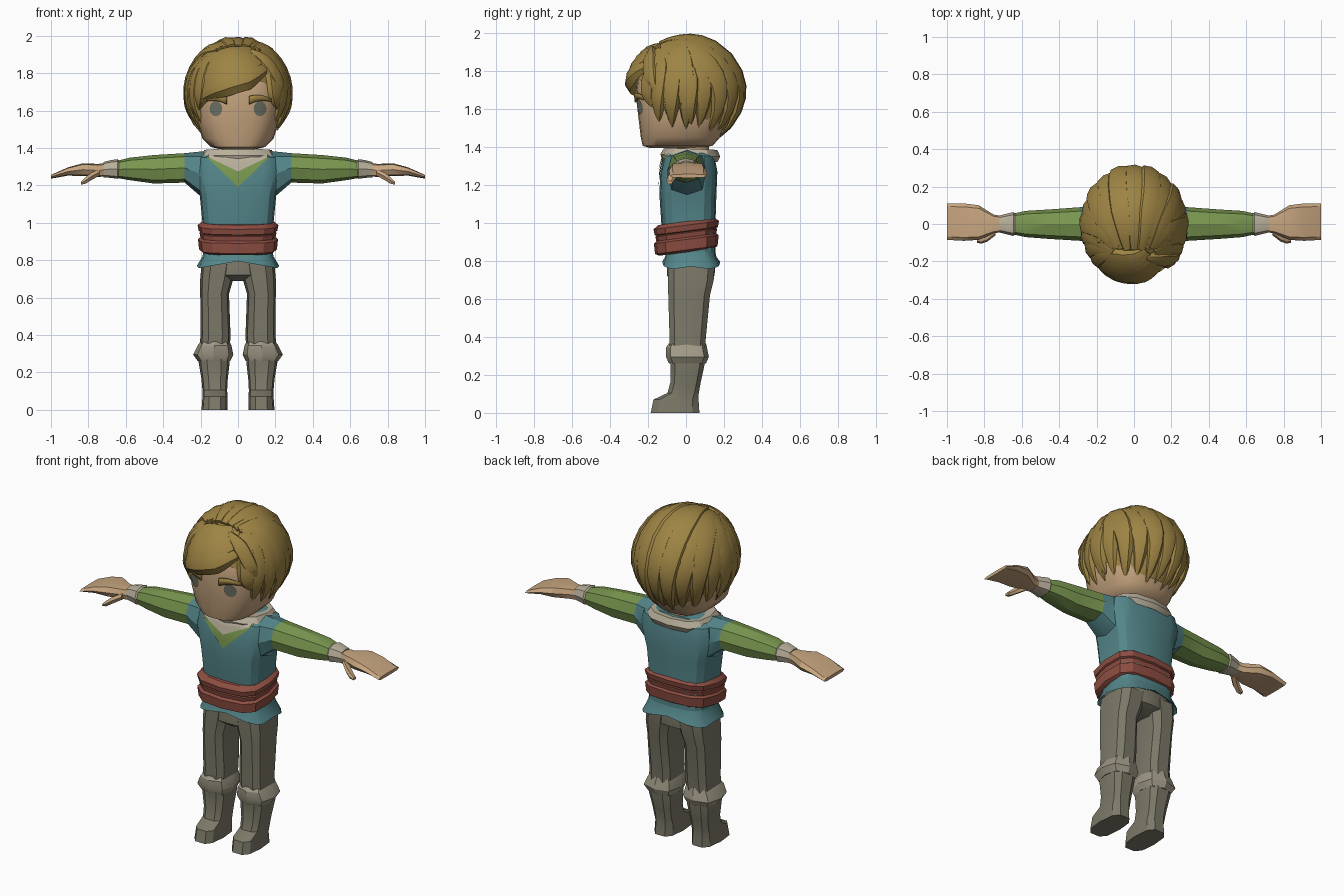
import bpy, bmesh, math
from mathutils import Vector
from mathutils.bvhtree import BVHTree

if "Cube" in bpy.data.objects:
    bpy.data.objects.remove(bpy.data.objects["Cube"])


def material(name, r, g, b):
    m = bpy.data.materials.new(name)
    m.diffuse_color = [(c / 255 / 12.92 if c < 11 else ((c / 255 + .055) / 1.055) ** 2.4)
                       for c in (r, g, b)] + [1]
    m.use_nodes = True
    m.node_tree.nodes["Principled BSDF"].inputs["Base Color"].default_value = m.diffuse_color
    return m


HAIR = material("golden hair", 158, 132, 68)
SKIN = material("skin", 200, 166, 128)
GREEN = material("green shirt", 122, 152, 80)
TEAL = material("teal tunic", 84, 134, 138)
RED = material("red sash", 142, 78, 66)
GREY = material("trouser grey", 124, 121, 104)
CUFF = material("boot cuff", 158, 152, 133)
CREAM = material("cream cloth", 186, 177, 156)
EYE = material("eye grey", 112, 116, 104)


def finish(name, bm, mats, angle=30):
    bmesh.ops.remove_doubles(bm, verts=bm.verts, dist=1e-5)
    bmesh.ops.recalc_face_normals(bm, faces=bm.faces)
    me = bpy.data.meshes.new(name)
    bm.to_mesh(me)
    bm.free()
    ob = bpy.data.objects.new(name, me)
    bpy.context.collection.objects.link(ob)
    for m in mats:
        me.materials.append(m)
    bpy.ops.object.select_all(action='DESELECT')
    ob.select_set(True)
    bpy.context.view_layer.objects.active = ob
    bpy.ops.object.shade_smooth_by_angle(angle=math.radians(angle))
    return ob


def loft(name, rings, mats, caps=True, angle=30):
    """Skin a list of equal rings; mats is one material or one per segment."""
    bm = bmesh.new()
    rows = [[bm.verts.new(p) for p in r] for r in rings]
    n = len(rows[0])
    slots = list(dict.fromkeys(mats)) if isinstance(mats, list) else [mats]
    for k, (a, b) in enumerate(zip(rows, rows[1:])):
        for i in range(n):
            j = (i + 1) % n
            f = bm.faces.new((a[i], a[j], b[j], b[i]))
            f.material_index = slots.index(mats[k]) if isinstance(mats, list) else 0
    if caps:
        bm.faces.new(rows[0])
        bm.faces.new(rows[-1]).material_index = len(slots) - 1
    return finish(name, bm, slots, angle)


def oval(a0, a1, b0, b1, n, p):
    """Squared oval filling the box a0..a1 by b0..b1."""
    pts = []
    for i in range(n):
        t = 2 * math.pi * i / n
        c, s = (math.copysign(abs(v) ** (2 / p), v) if abs(v) > 1e-6 else 0
                for v in (math.cos(t), math.sin(t)))
        pts.append(((a0 + a1) / 2 + (a1 - a0) / 2 * c, (b0 + b1) / 2 + (b1 - b0) / 2 * s))
    return pts


def level(z, x0, x1, y0, y1, n=16, p=3.5, tilt=0):
    return [(x, y, z + tilt * y) for x, y in oval(x0, x1, y0, y1, n, p)]


def upright(x, y0, y1, z0, z1, n=8, p=2.6):
    return [(x, y, z) for y, z in oval(y0, y1, z0, z1, n, p)]


def decal(name, target, rows, mat, off):
    """Lay a grid of (x, z) points on the front of a target."""
    bm = bmesh.new()
    bm.from_mesh(target.data)
    tree = BVHTree.FromBMesh(bm)
    bm.free()
    bm = bmesh.new()
    grid = []
    for r in rows:
        hits = [(tree.ray_cast(Vector((x, -2, z)), Vector((0, 1, 0)))[0], x, z) for x, z in r]
        grid.append([bm.verts.new((x, (h.y if h else -.1) - off, z)) for h, x, z in hits])
    for a, b in zip(grid, grid[1:]):
        for i in range(len(a) - 1):
            bm.faces.new((a[i], a[i + 1], b[i + 1], b[i]))
    bmesh.ops.dissolve_degenerate(bm, dist=1e-5, edges=bm.edges)
    return finish(name, bm, [mat])


# Tunic body, flared hem and wrapped sash
torso = loft("tunic", [level(z, -x, x, a, b) for z, x, a, b in (
    (.84, .185, -.11, .155), (1.0, .19, -.13, .155), (1.15, .205, -.14, .16),
    (1.27, .24, -.135, .165), (1.35, .225, -.115, .15), (1.385, .15, -.08, .12))], TEAL)
hem = [level(.87, -.18, .18, -.1, .15), level(.82, -.19, .19, -.11, .16),
       [(x, y, .795 - .18 * abs(x) if abs(y) > .05 else .77)
        for x, y, z in level(0, -.22, .22, -.125, .18)],
       level(.82, -.17, .17, -.09, .13)]
loft("tunic_hem", hem, TEAL, caps=False)
for k, (z, h, g) in enumerate(((.845, .075, .012), (.905, .05, .004), (.945, .05, .014))):
    loft(f"sash_wrap_{k + 1}", [level(z + dz, -.19 - e, .19 + e, -.145 - e, .148 + e, 12, 3.2, .13)
         for dz, e in ((0, g - .015), (.012, g + .006), (h - .008, g + .012), (h + .012, g - .012))], RED)

# Neck, folded collar and V-shaped shirt front
loft("neck", [level(z, -.1, .1, -.08, .12, 12, 2) for z in (1.32, 1.43)], SKIN)
loft("collar", [level(z, -x, x, a, b, 12, 2.6, -.04) for z, x, a, b in (
    (1.325, .19, -.125, .165), (1.355, .205, -.135, .18), (1.39, .18, -.115, .165),
    (1.385, .13, -.09, .13), (1.34, .11, -.08, .11))], CREAM, caps=False)


def vee(w, low, top):
    cols = [w * i / 6 for i in range(-6, 7)]
    return [[(x, (low + (top - low) * abs(x) / w) * (1 - t) + top * t) for x in cols]
            for t in (0, .25, .5, .75, .99)]


decal("shirt_front", torso, vee(.17, 1.19, 1.355), GREEN, .006)
decal("collar_front", torso, vee(.19, 1.275, 1.365), CREAM, .012)

# Trousers seat
loft("trouser_seat", [level(z, -x, x, a, b, 12, 3) for z, x, a, b in (
    (.86, .17, -.09, .14), (.78, .19, -.1, .155), (.72, .19, -.1, .15), (.69, .08, -.06, .09))], GREY)

for s, side in ((1, "left"), (-1, "right")):
    def mir(rings):
        return [[(s * x, y, z) for x, y, z in r] for r in rings]

    # Leg with boot and foot
    loft(side + "_leg", mir([level(z, x0, x1, a, b, 10, 3) for z, x0, x1, a, b in (
        (.78, .01, .195, -.1, .155), (.70, .025, .202, -.1, .15), (.62, .048, .202, -.097, .13),
        (.40, .04, .20, -.09, .108), (.30, .045, .21, -.09, .1), (.25, .045, .21, -.085, .1),
        (.16, .055, .195, -.085, .08), (.105, .058, .19, -.1, .07), (.07, .056, .19, -.175, .07),
        (0, .055, .195, -.19, .075))]), GREY)
    loft(side + "_boot_cuff", mir([level(z, x0, x1, a, b, 8, 2.8) for z, x0, x1, a, b in (
        (.365, .045, .2, -.09, .105), (.345, .035, .215, -.105, .11),
        (.295, .025, .24, -.105, .12), (.26, .042, .215, -.09, .105))]), CUFF)

    # Shoulder, sleeve and wrist cuff
    loft(side + "_arm", mir([upright(*r) for r in (
        (.15, -.1, .12, 1.12, 1.385), (.21, -.1, .11, 1.15, 1.38), (.285, -.09, .09, 1.215, 1.372),
        (.45, -.08, .078, 1.21, 1.362), (.58, -.07, .07, 1.228, 1.348), (.65, -.055, .055, 1.24, 1.33))]),
        [TEAL, TEAL, GREEN, GREEN, GREEN])
    loft(side + "_wrist_cuff", mir([upright(*r) for r in (
        (.63, -.05, .05, 1.245, 1.33), (.645, -.064, .064, 1.235, 1.34),
        (.68, -.055, .055, 1.24, 1.335), (.72, -.045, .045, 1.243, 1.325))]), CREAM)

    # Mitten hand and thumb
    loft(side + "_hand", mir([upright(*r, 8, 3.5) for r in (
        (.70, -.042, .042, 1.248, 1.318), (.75, -.05, .05, 1.245, 1.315), (.83, -.085, .1, 1.25, 1.318),
        (.91, -.09, .11, 1.252, 1.296), (1.0, -.085, .11, 1.236, 1.256))]), SKIN)
    loft(side + "_thumb", mir([upright(*r, 6, 2.5) for r in (
        (.74, -.06, -.01, 1.25, 1.29), (.785, -.095, -.045, 1.225, 1.27),
        (.815, -.105, -.06, 1.207, 1.245), (.84, -.1, -.07, 1.203, 1.22))]), SKIN)

# Head with a flat face
head = loft("head", [level(z, -x, x, a, b, 24, 2.7) for z, x, a, b in (
    (1.393, .09, -.19, .08), (1.405, .145, -.228, .14), (1.45, .19, -.238, .18), (1.55, .222, -.25, .22),
    (1.68, .24, -.265, .24), (1.8, .225, -.25, .235), (1.9, .15, -.17, .16))], SKIN, angle=40)

# Eyes and brows
for s, side in ((1, "left"), (-1, "right")):
    decal(side + "_eye", head, [[(s * .118 + .034 * r * math.cos(t * math.pi / 8),
          1.61 + .04 * r * math.sin(t * math.pi / 8)) for t in range(17)] for r in (.01, .5, 1)], EYE, .006)
    brow = decal(side + "_brow", head, [[(s * (.06 + .118 * i / 6),
                 1.655 + .012 * math.sin(i * math.pi / 6) + e * (.022 - .0022 * i)) for i in range(7)]
                 for e in (-1, 0, 1)], HAIR, .014)
    brow.modifiers.new("thickness", 'SOLIDIFY').thickness = .012

# Hair: a cap with a shaped hairline, then overlapping tapered locks
CENTRE, RADII = Vector((0, 0, 1.685)), Vector((.262, .292, .285))


def on_scalp(d, lift=1.0):
    d = Vector(d).normalized()
    return CENTRE + Vector([d[i] * RADII[i] * lift for i in range(3)])


cap = []
for k in range(9):
    row = []
    for i in range(32):
        az = 2 * math.pi * i / 32
        back = (1 - math.cos(az)) / 2
        low = math.radians(22 - 68 * back ** .8)
        el = low + (math.radians(89.5) - low) * k / 8
        row.append(on_scalp((math.sin(az) * math.cos(el), -math.cos(az) * math.cos(el), math.sin(el))))
    cap.append(row)
loft("hair_cap", cap, HAIR, caps=False, angle=60)


def lock(name, dirs, width, thick=.02, lift=1.0, steps=12):
    """Tapered lens-shaped lock following directions over the scalp."""
    ds = [Vector(d).normalized() for d in dirs]
    ds = [2 * ds[0] - ds[1]] + ds + [2 * ds[-1] - ds[-2]]
    path = []
    for k in range(steps + 1):
        u = min(k / steps * (len(ds) - 3), len(ds) - 3 - 1e-6)
        i, t = int(u), u - int(u)
        a, b, c, d = ds[i:i + 4]
        path.append(.5 * (2 * b + (c - a) * t + (2 * a - 5 * b + 4 * c - d) * t * t
                          + (3 * b - a - 3 * c + d) * t ** 3))
    rings = []
    for k, d in enumerate(path):
        t = k / steps
        p = on_scalp(d, lift)
        tan = on_scalp(path[min(k + 1, steps)]) - on_scalp(path[max(k - 1, 0)])
        out = Vector([d[i] / RADII[i] for i in range(3)]).normalized()
        across = out.cross(tan).normalized()
        w = width * min(1, .35 + 2 * t, .04 + 2.1 * (1 - t) ** .8)
        h = thick * min(1, .4 + 2 * t, .1 + 3 * (1 - t))
        rings.append([p + across * w * x + out * h * y for x, y in (
            (-1, -.8), (-.8, .35), (-.1, 1), (.6, .7), (1, -.8), (0, -1.3))])
    loft(name, rings, HAIR, angle=40)


# Back locks running over the crown
for k in range(13):
    a = math.radians(-108 + 18 * k)
    s, c = math.sin(a), math.cos(a)
    tip = -1.0 - .12 * (k % 2) + .35 * (1 - max(c, 0))
    lock(f"back_hair_{k + 1}", [(.42 * s, -.42, .82), (.72 * s, .3 * c - .1, .75),
         (s, c, .12), (.85 * s + .06, .85 * c, tip)], .068, .022, 1.02 + .02 * (k % 2))

# Side locks, mirrored
for s, side in ((1, "left"), (-1, "right")):
    for k, (m, tip) in enumerate((((.9, -.5, .25), (.78, -.52, -.62)), ((.98, -.25, .2), (.86, -.28, -.72)),
                                  ((1, .05, .1), (.9, .1, -.62)), ((.78, -.68, .3), (.82, -.62, -.28)))):
        lock(f"{side}_side_hair_{k + 1}", [(s * .42, -.5, .76), (s * m[0], m[1], m[2] + .3),
             (s * m[0], m[1], m[2] - .3), (s * tip[0], tip[1], tip[2])], .055, .02, 1.04)

# Fringe swept across the brow
for k in range(5):
    e = .17 * k
    lock(f"fringe_{k + 1}", [(.55 - .05 * k, -.68, .48 + e), (.15 - .06 * k, -.93, .34 + e),
         (-.38 - .04 * k, -.86, .16 + e), (-.8, -.6, -.12 + .8 * e - .3 * (k == 1))],
         .075, .024, 1.045 - .005 * k)
# Tuft at the parting
lock("parting_tuft", [(.25, -.6, .8), (.55, -.62, .6), (.82, -.62, .25), (.9, -.5, -.05)], .05, .025, 1.06)
